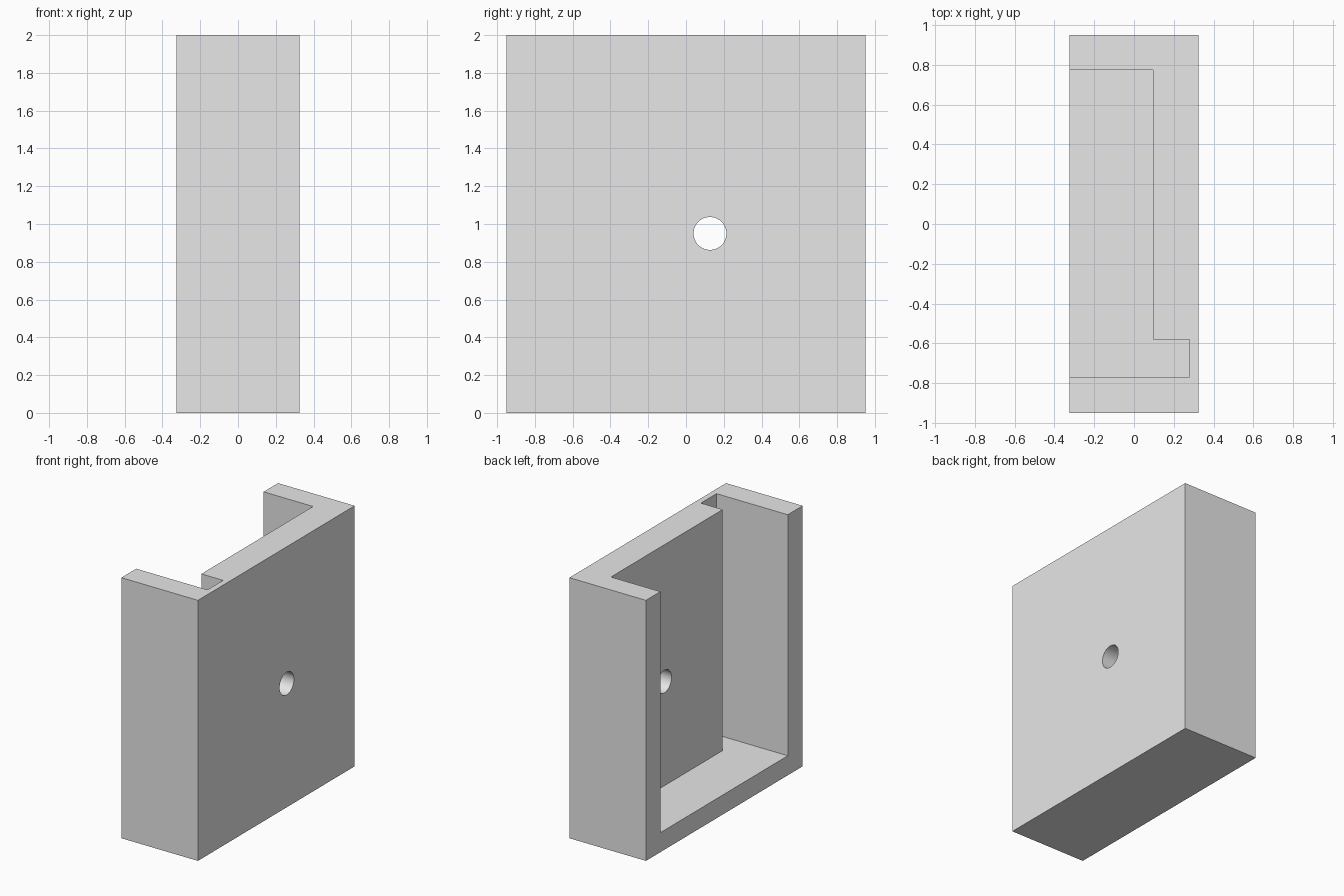
import bpy
import bmesh
from math import radians
from mathutils import Vector

cube = bpy.data.objects.get("Cube")
if cube:
    bpy.data.objects.remove(cube, do_unlink=True)

grey = bpy.data.materials.new("plain grey")
grey.use_nodes = True
colour = (0.8, 0.8, 0.8, 1)
grey.diffuse_color = colour
grey.node_tree.nodes["Principled BSDF"].inputs["Base Color"].default_value = colour


def prism(name, outline, z0, z1):
    """Extrude an x-y outline from z0 to z1."""
    bm = bmesh.new()
    base = bm.faces.new([bm.verts.new((x, y, z0)) for x, y in outline])
    top = bmesh.ops.extrude_face_region(bm, geom=[base])["geom"]
    bmesh.ops.translate(bm, vec=Vector((0, 0, z1 - z0)),
                        verts=[v for v in top if isinstance(v, bmesh.types.BMVert)])
    bmesh.ops.recalc_face_normals(bm, faces=bm.faces)
    mesh = bpy.data.meshes.new(name)
    bm.to_mesh(mesh)
    bm.free()
    mesh.materials.append(grey)
    obj = bpy.data.objects.new(name, mesh)
    bpy.context.collection.objects.link(obj)
    return obj


HALF_X, HALF_Y, HEIGHT, FLOOR = 0.325, 0.95, 2.0, 0.15

# Solid block that becomes the open-sided housing
housing = prism("housing", [(-HALF_X, -HALF_Y), (HALF_X, -HALF_Y),
                            (HALF_X, HALF_Y), (-HALF_X, HALF_Y)], 0, HEIGHT)

# Pocket open at the top and one side, with a deeper channel at the front end
pocket = prism("pocket_cutter", [(-0.5, -0.77), (0.28, -0.77), (0.28, -0.58),
                                 (0.095, -0.58), (0.095, 0.775), (-0.5, 0.775)],
               FLOOR, HEIGHT + 0.2)

# Round hole through the thick wall
bpy.ops.mesh.primitive_cylinder_add(vertices=64, radius=0.087, depth=0.6,
                                    location=(0.2, 0.127, 0.95),
                                    rotation=(0, radians(90), 0))
hole = bpy.context.object
hole.name = "hole_cutter"
hole.data.materials.append(grey)

# Cut both, then discard the cutters
bpy.context.view_layer.objects.active = housing
for cutter in (pocket, hole):
    cutter.hide_render = True
    mod = housing.modifiers.new(cutter.name, "BOOLEAN")
    mod.operation = "DIFFERENCE"
    mod.solver = "EXACT"
    mod.object = cutter
    bpy.ops.object.modifier_apply(modifier=mod.name)
    bpy.data.objects.remove(cutter, do_unlink=True)

bpy.ops.object.select_all(action="DESELECT")
housing.select_set(True)
bpy.ops.object.shade_smooth_by_angle(angle=radians(30))
